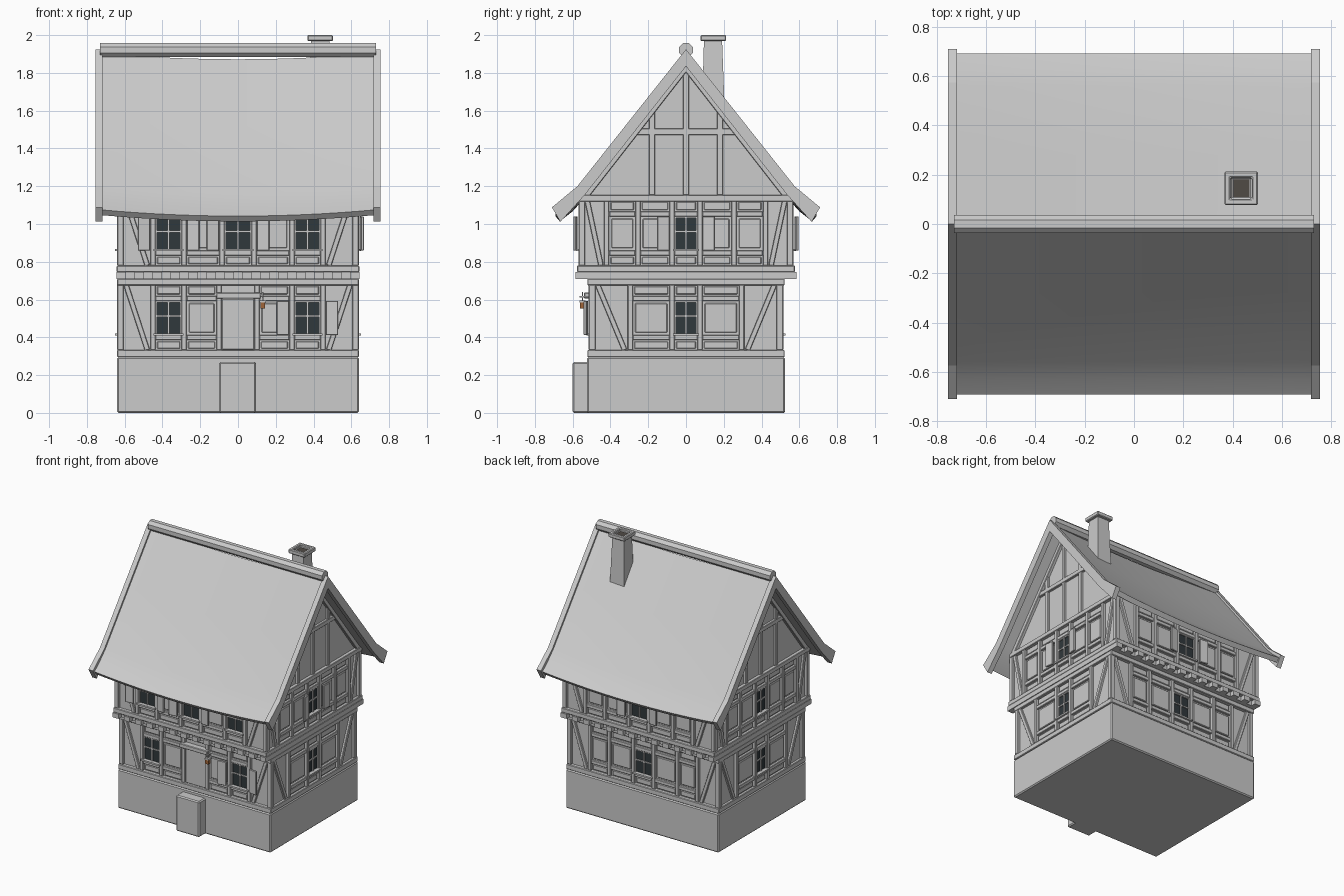
import bpy, bmesh, math
from mathutils import Matrix, Vector

if "Cube" in bpy.data.objects:
    bpy.data.objects.remove(bpy.data.objects["Cube"])


def material(name, col):
    m = bpy.data.materials.new(name)
    m.diffuse_color = (*col, 1)
    m.use_nodes = True
    m.node_tree.nodes["Principled BSDF"].inputs["Base Color"].default_value = m.diffuse_color
    return m


GLASS = material("dark_glass", (0.03, 0.04, 0.045))
AMBER = material("amber", (0.35, 0.13, 0.04))
SOOT = material("soot", (0.08, 0.07, 0.06))


class Part:
    """Collects bars and boxes; side 0 front, 1 right, 2 back, 3 left (u across, d outward)."""

    def __init__(self, name, side=0, mat=None, bevel=0):
        self.name, self.mat, self.bevel = name, mat, bevel
        self.rot = Matrix.Rotation(side * math.pi / 2, 4, 'Z')
        self.bm = bmesh.new()

    def box(self, u0, u1, d0, d1, z0, z1, hinge=None, turn=0):
        c = Vector(((u0 + u1) / 2, -(d0 + d1) / 2, (z0 + z1) / 2))
        M = Matrix.Translation(c) @ Matrix.Diagonal((u1 - u0, d1 - d0, z1 - z0, 1))
        if hinge is not None:
            h = Vector((hinge, -d0, 0))
            M = Matrix.Translation(h) @ Matrix.Rotation(turn, 4, 'Z') @ Matrix.Translation(-h) @ M
        return bmesh.ops.create_cube(self.bm, size=1, matrix=self.rot @ M)["verts"]

    def bar(self, p, q, w, d0, d1):
        (u0, z0), (u1, z1) = p, q
        M = (Matrix.Translation(((u0 + u1) / 2, -(d0 + d1) / 2, (z0 + z1) / 2))
             @ Matrix.Rotation(math.atan2(u1 - u0, z1 - z0), 4, 'Y')
             @ Matrix.Diagonal((w, d1 - d0, math.hypot(u1 - u0, z1 - z0), 1)))
        bmesh.ops.create_cube(self.bm, size=1, matrix=self.rot @ M)

    def done(self):
        if not self.bm.verts:
            return None
        me = bpy.data.meshes.new(self.name)
        bmesh.ops.recalc_face_normals(self.bm, faces=self.bm.faces[:])
        self.bm.to_mesh(me)
        ob = bpy.data.objects.new(self.name, me)
        bpy.context.collection.objects.link(ob)
        if self.mat:
            me.materials.append(self.mat)
        if self.bevel:
            b = ob.modifiers.new("bevel", 'BEVEL')
            b.width, b.segments = self.bevel, 1
        return ob


def prism(name, outline, x0, x1, rows=1, sag=0):
    """Sweep a closed y-z outline along x, with an optional sag in the middle."""
    p = Part(name)
    rings = []
    for i in range(rows + 1):
        t = i / rows
        drop = sag * (1 - (2 * t - 1) ** 2)
        rings.append([p.bm.verts.new((x0 + (x1 - x0) * t, y, z - drop)) for y, z in outline])
    n = len(outline)
    for a, b in zip(rings, rings[1:]):
        for k in range(n):
            p.bm.faces.new((a[k], a[(k + 1) % n], b[(k + 1) % n], b[k]))
    p.bm.faces.new(rings[0])
    p.bm.faces.new(rings[-1][::-1])
    return p.done()


def simple(name, *dims, side=0, mat=None, bevel=0):
    p = Part(name, side, mat, bevel)
    p.box(*dims)
    return p.done()


# Stone base, door step, plaster cores
simple("stone_base", -.64, .64, -.525, .525, 0, .295, bevel=.008)
simple("door_step", -.1, .095, .5, .6, 0, .27, bevel=.008)
simple("sill_beams", -.64, .64, -.522, .522, .295, .333, bevel=.004)
simple("ground_plaster", -.62, .62, -.495, .495, .33, .7)
simple("ground_top_beams", -.64, .64, -.522, .522, .675, .71, bevel=.004)
simple("floor_slab", -.625, .625, -.55, .55, .71, .745)
simple("upper_sill_beams", -.642, .642, -.577, .577, .745, .78, bevel=.004)
simple("upper_plaster", -.62, .62, -.55, .55, .78, 1.1)

# Jetty joists with ends showing front and back
joists = Part("joists")
for i in range(14):
    x = -.617 + i * 1.234 / 13
    joists.box(x - .025, x + .025, -.585, .585, .71, .745)
joists.done()


def wall(name, side, face, corner, z0, z1, posts, bays, shutters=()):
    """One timber-framed wall: posts, rails, braces, panels, windows and shutters."""
    tim = Part(name + "_timbers", side, bevel=.003)
    pan = Part(name + "_infill", side, bevel=.004)
    fra = Part(name + "_window_frames", side)
    gla = Part(name + "_window_glass", side, GLASS)
    shu = Part(name + "_shutters", side, bevel=.003)
    back, hw = face - .035, .0135
    lo, hi = z0 + .08, z0 + .26          # window opening heights
    for u in posts:
        tim.box(u - hw, u + hw, back, face, z0, z1)
    for s in (-1, 1):
        a, b = sorted((s * corner, s * (corner - .033)))
        tim.box(a, b, back, face, z0, z1)
        tim.bar((s * (corner - .045), z1), (s * (abs(posts[0]) + .03), z0), .027, back, face - .004)
    for i, kind in enumerate(bays):
        a, b = posts[i] + hw, posts[i + 1] - hw
        if kind == 'd':
            continue
        tim.box(a, b, back, face - .002, lo - .027, lo)
        tim.box(a, b, back, face - .002, hi, hi + .027)
        for p, q in ((z0, lo - .027), (hi + .027, z1)):
            pan.box(a + .008, b - .008, back, face - .012, p + .007, q - .007)
        if kind == 'p':
            pan.box(a + .012, b - .012, back, face - .01, lo + .012, hi - .012)
            continue
        m, zm = (a + b) / 2, (lo + hi) / 2 + .01
        gla.box(a, b, back, face - .016, lo, hi)
        fra.box(m - .005, m + .005, back, face - .008, lo, hi)
        fra.box(a, b, back, face - .008, zm - .005, zm + .005)
        fra.box(a, a + .008, back, face - .006, lo, hi)
        fra.box(b - .008, b, back, face - .006, lo, hi)
        fra.box(a, b, back, face - .006, hi - .008, hi)
        fra.box(a - .01, b + .01, back, face + .012, lo - .004, lo + .008)
        if i in shutters:
            l, r = a - .03, b + .03
            shu.box(l - .065, l, face + .003, face + .018, lo, hi, l, math.radians(8))
            shu.box(r, r + .065, face + .003, face + .018, lo, hi, r, -math.radians(8))
    for p in (tim, pan, fra, gla, shu):
        p.done()


long_posts = (-.45, -.285, -.085, .085, .285, .45)
door_posts = (-.45, -.285, -.1, .1, .285, .45)
wall("front_ground", 0, .515, .638, .333, .678, door_posts, "wpdpw", (4,))
wall("front_upper", 0, .57, .638, .78, 1.125, long_posts, "wpwpw", (0, 2))
wall("back_ground", 2, .515, .638, .333, .678, long_posts, "ppwpp")
wall("back_upper", 2, .57, .638, .78, 1.125, long_posts, "ppwpp", (2,))
for side, nm in ((1, "right"), (3, "left")):
    wall(nm + "_ground", side, .64, .513, .333, .678, (-.295, -.0735, .0735, .295), "pwp")
    wall(nm + "_upper", side, .64, .568, .78, 1.125,
         (-.42, -.255, -.0735, .0735, .255, .42), "ppwpp", (2,) if side == 1 else ())
    # Gable timbers
    g = Part(nm + "_gable_timbers", side, bevel=.003)
    g.box(-.565, .565, .6, .645, 1.12, 1.153)
    g.box(-.28, .28, .6, .638, 1.472, 1.505)
    g.box(-.015, .015, .6, .636, 1.153, 1.84)
    for s in (-1, 1):
        g.box(s * .18 - .015, s * .18 + .015, .6, .636, 1.153, 1.61)
        g.bar((s * .55, 1.13), (0, 1.835), .04, .6, .642)
    g.done()

# Door with lintel
simple("door", -.085, .085, .48, .505, .333, .605, bevel=.004)
simple("door_lintel", -.115, .12, .48, .54, .605, .637, bevel=.004)

# Lantern on a bracket
simple("lantern_bracket", .126, .136, .5, .565, .612, .62)
simple("lantern_hook", .128, .134, .545, .551, .59, .64)
simple("lantern_cap", .114, .148, .531, .565, .584, .594)
simple("lantern_body", .118, .144, .535, .561, .552, .584, mat=AMBER)

# Gable walls
prism("gable_walls", [(-.55, 1.09), (.55, 1.09), (.55, 1.13), (0, 1.84), (-.55, 1.13)], -.62, .62)


def mirrored(outer, inner):
    return ([(-y, z) for y, z in reversed(outer)] + outer[1:] + inner[::-1]
            + [(-y, z) for y, z in inner[1:]])


# Sagging roof with flared eaves
roof = prism("roof", mirrored([(0, 1.905), (.28, 1.551), (.56, 1.197), (.63, 1.126), (.692, 1.075)],
                              [(0, 1.85), (.255, 1.527), (.535, 1.173), (.6, 1.1), (.668, 1.047)]),
             -.725, .725, 16, .033)
bpy.context.view_layer.objects.active = roof
roof.select_set(True)
bpy.ops.object.shade_smooth_by_angle(angle=math.radians(30))
roof.select_set(False)

# Bargeboards
for s, nm in ((-1, "left"), (1, "right")):
    a, b = sorted((s * .718, s * .755))
    prism(nm + "_bargeboard", mirrored([(0, 1.925), (.575, 1.2), (.71, 1.088)],
                                       [(0, 1.835), (.535, 1.155), (.665, 1.012)]), a, b)

# Octagonal ridge cap
ridge = Part("ridge_cap")
bmesh.ops.create_cone(ridge.bm, cap_ends=True, segments=8, radius1=.04, radius2=.04, depth=1.46,
                      matrix=Matrix.Translation((0, 0, 1.921)) @ Matrix.Rotation(math.pi / 2, 4, 'Y')
                      @ Matrix.Rotation(math.pi / 8, 4, 'Z'))
ridge.done()

# Tapered chimney with hollow cap
shaft = Part("chimney_shaft")
for v in shaft.box(.375, .495, -.205, -.085, 1.6, 1.972):
    if v.co.z > 1.9:
        v.co.x = .435 + (v.co.x - .435) * .8
        v.co.y = .143 + (v.co.y - .145) * .8
shaft.done()
cap = Part("chimney_cap", bevel=.005)
cap.box(.367, .503, -.213, -.077, 1.968, 2.0)
top = max(cap.bm.faces, key=lambda f: f.calc_center_median().z)
bmesh.ops.inset_region(cap.bm, faces=[top], thickness=.035)
hole = bmesh.ops.extrude_discrete_faces(cap.bm, faces=[top])["faces"][0]
bmesh.ops.translate(cap.bm, verts=hole.verts[:], vec=(0, 0, -.022))
cap.done()
simple("chimney_flue", .4, .47, -.18, -.11, 1.972, 1.982, mat=SOOT)
